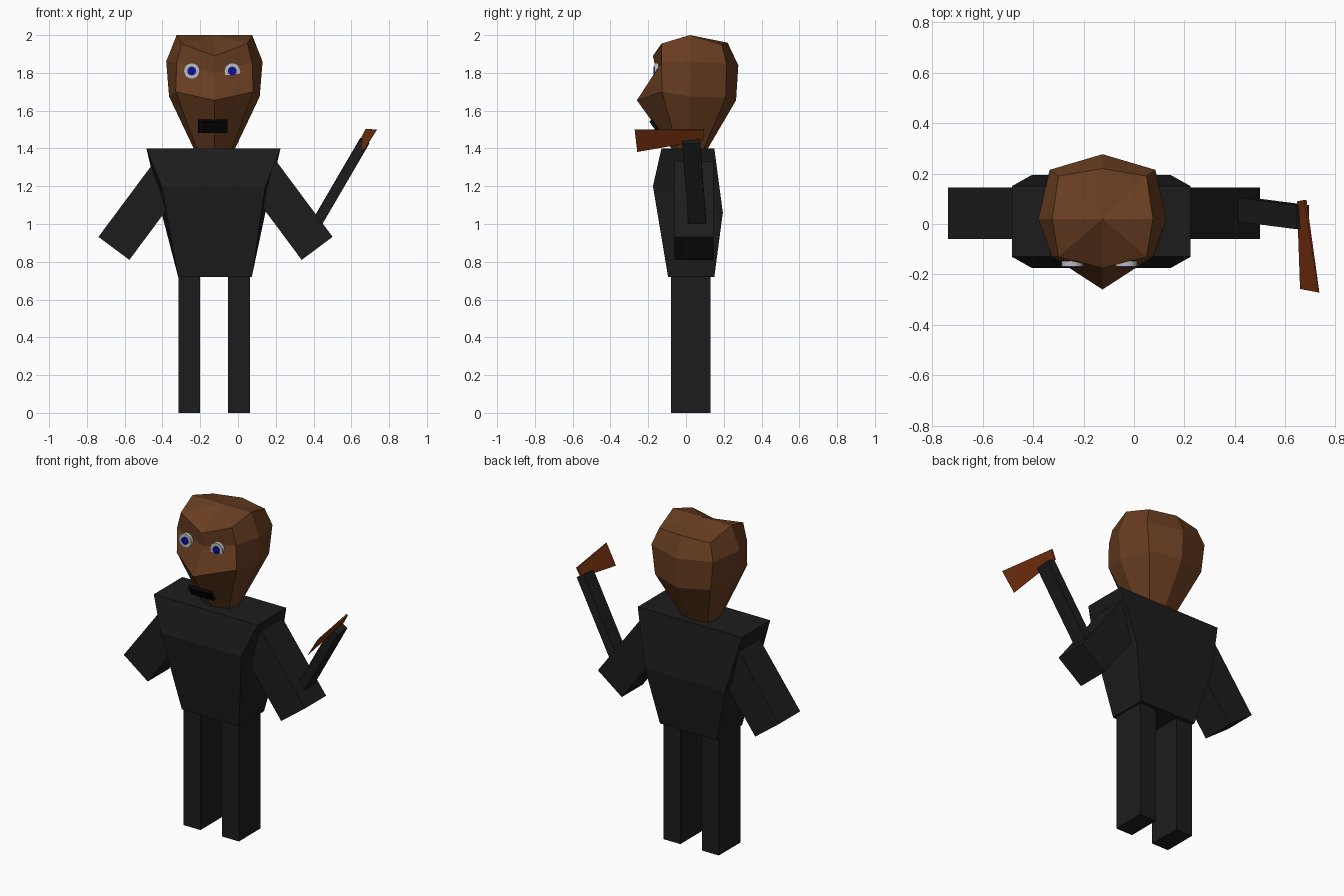
import bpy, bmesh, math
from mathutils import Vector, Matrix

if "Cube" in bpy.data.objects:
    bpy.data.objects.remove(bpy.data.objects["Cube"])

CX = -0.125  # centre line of the figure


def material(name, rgb):
    m = bpy.data.materials.new(name)
    m.diffuse_color = (*rgb, 1)
    m.use_nodes = True
    m.node_tree.nodes["Principled BSDF"].inputs["Base Color"].default_value = m.diffuse_color
    return m


CLOTH = material("dark_cloth", (0.012, 0.012, 0.012))
SKIN = material("brown_wood", (0.14, 0.047, 0.015))
BLADE = material("rust", (0.19, 0.032, 0.005))
BLACK = material("black", (0.002, 0.002, 0.002))
WHITE = material("eye_white", (0.5, 0.5, 0.5))
BLUE = material("blue", (0.004, 0.004, 0.3))


def finish(name, bm, mat):
    bmesh.ops.recalc_face_normals(bm, faces=bm.faces[:])
    me = bpy.data.meshes.new(name)
    bm.to_mesh(me)
    bm.free()
    me.materials.append(mat)
    ob = bpy.data.objects.new(name, me)
    bpy.context.collection.objects.link(ob)
    return ob


def loft(name, rings, mat, top=None):
    """Join closed rings of points; cap the ends (top as a fan if a point is given)."""
    bm = bmesh.new()
    vs = [[bm.verts.new(p) for p in r] for r in rings]
    n = len(vs[0])
    for a, b in zip(vs, vs[1:]):
        for i in range(n):
            j = (i + 1) % n
            bm.faces.new((a[i], a[j], b[j], b[i]))
    bm.faces.new(vs[0][::-1])
    if top:
        c = bm.verts.new(top)
        for i in range(n):
            bm.faces.new((vs[-1][i], vs[-1][(i + 1) % n], c))
    else:
        bm.faces.new(vs[-1])
    return finish(name, bm, mat)


def box(name, centre, size, mat, rot=None):
    bm = bmesh.new()
    bmesh.ops.create_cube(bm, size=1)
    bm.transform(Matrix.Translation(centre) @ (rot or Matrix()) @ Matrix.Diagonal((*size, 1)))
    return finish(name, bm, mat)


def disc(name, centre, radius, depth, mat):
    bm = bmesh.new()
    bmesh.ops.create_cone(bm, cap_ends=True, segments=24, radius1=radius,
                          radius2=radius, depth=depth)
    bm.transform(Matrix.Translation(centre) @ Matrix.Rotation(math.pi / 2, 4, 'X'))
    return finish(name, bm, mat)


# Legs
for side, x in (("left", -0.258), ("right", 0.005)):
    box(side + "_leg", (x, 0.025, 0.365), (0.115, 0.21, 0.73), CLOTH)


# Torso: half width, front y, front z, back y, back z
def slab(w, yf, zf, yb, zb, c=-0.13):
    return [(c - w, yf, zf), (c + w, yf, zf), (c + w, yb, zb), (c - w, yb, zb)]


loft("torso", [slab(0.195, -0.095, 0.72, 0.15, 0.72, -0.122),
               slab(0.275, -0.175, 1.20, 0.195, 1.06),
               slab(0.355, -0.13, 1.40, 0.15, 1.40)], CLOTH)

# Arms: slanted boxes from shoulder to hand
for side, s in (("left", -1), ("right", 1)):
    hand = Vector((0.419 if s > 0 else -0.657, 0.0425, 0.871))
    d = Vector((-0.597 * s, 0, 0.802))
    rot = Vector((0, 0, 1)).rotation_difference(d).to_matrix().to_4x4()
    box(side + "_arm", hand + d * 0.25, (0.204, 0.205, 0.5), CLOTH, rot)

# Axe handle, sunk a little into the hand
top, base = Vector((0.671, 0.027, 1.44)), Vector((0.385, 0.064, 0.95))
d = top - base
rot = Vector((0, 0, 1)).rotation_difference(d).to_matrix().to_4x4()
box("axe_handle", (top + base) / 2, (0.055, 0.095, d.length), CLOTH, rot)

# Axe blade: flaring plate, thin towards the cutting edge
n = Vector((0.86, 0, -0.51))
outline = [(0.68, 0.095, 1.50), (0.652, 0.09, 1.445), (0.66, -0.258, 1.382), (0.735, -0.272, 1.50)]
thick = (0.006, 0.006, 0.001, 0.001)
loft("axe_blade", [[Vector(p) + n * t * s for p, t in zip(outline, thick)] for s in (-1, 1)], BLADE)


# Head: half rings (offset, y, z) from front centre to back centre, mirrored
def head_ring(half):
    right = [(CX + x, y, z) for x, y, z in half]
    left = [(CX - x, y, z) for x, y, z in half[-2:0:-1]]
    return right + left


loft("head", [head_ring(r) for r in (
    [(0, -0.07, 1.39), (0.09, -0.04, 1.39), (0.105, 0.02, 1.39), (0.085, 0.09, 1.39), (0, 0.11, 1.39)],
    [(0, -0.26, 1.655), (0.205, -0.127, 1.70), (0.24, 0.02, 1.675), (0.19, 0.21, 1.67), (0, 0.265, 1.655)],
    [(0, -0.155, 1.80), (0.20, -0.13, 1.855), (0.255, 0.02, 1.86), (0.21, 0.215, 1.85), (0, 0.277, 1.84)],
    [(0, -0.175, 1.89), (0.175, -0.13, 1.955), (0.20, 0.02, 2.0), (0.175, 0.19, 1.95), (0, 0.22, 1.96)],
)], SKIN, top=(CX, 0.02, 2.0))

# Eyes
for side, x in (("left", -0.245), ("right", -0.03)):
    disc(side + "_eye", (x, -0.157, 1.81), 0.043, 0.022, WHITE)
    disc(side + "_pupil", (x, -0.162, 1.81), 0.023, 0.022, BLUE)

# Mouth: plate lying along the slope under the nose
box("mouth", (-0.133, -0.165, 1.518), (0.155, 0.02, 0.075), BLACK, Matrix.Rotation(math.radians(35), 4, 'X'))
